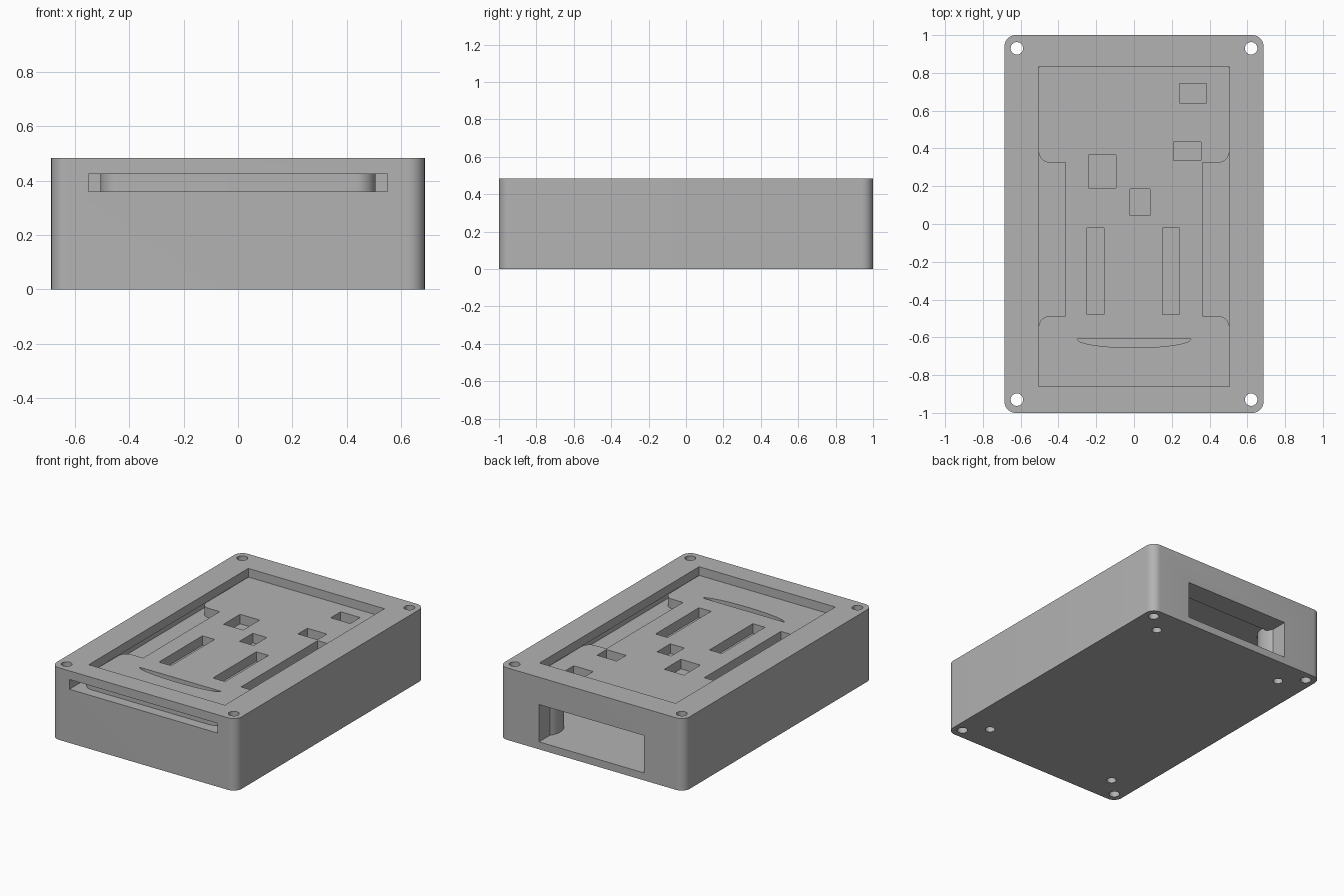
import bpy, bmesh, math
from mathutils import Vector

cube = bpy.data.objects.get("Cube")
if cube:
    bpy.data.objects.remove(cube, do_unlink=True)

grey = bpy.data.materials.new("plain_grey")
grey.use_nodes = True
colour = (0.45, 0.45, 0.45, 1)
grey.diffuse_color = colour
grey.node_tree.nodes["Principled BSDF"].inputs["Base Color"].default_value = colour


def rounded(corners, steps=10):
    """Outline from right-angle corners given as (x, y, radius)."""
    out = []
    for i, (x, y, r) in enumerate(corners):
        p = Vector((x, y))
        if r == 0:
            out.append(p)
            continue
        a = (Vector(corners[i - 1][:2]) - p).normalized()
        b = (Vector(corners[(i + 1) % len(corners)][:2]) - p).normalized()
        c = p + r * (a + b)
        for k in range(steps + 1):
            t = math.pi / 2 * k / steps
            out.append(c - r * (b * math.cos(t) + a * math.sin(t)))
    return out


def rect(x0, x1, y0, y1, r=0):
    return rounded([(x0, y0, r), (x1, y0, r), (x1, y1, r), (x0, y1, r)])


def circle(x, y, r, n=32):
    return [(x + r * math.cos(2 * math.pi * k / n),
             y + r * math.sin(2 * math.pi * k / n)) for k in range(n)]


def prism(name, outline, z0, z1):
    bm = bmesh.new()
    face = bm.faces.new([bm.verts.new((p[0], p[1], z0)) for p in outline])
    top = bmesh.ops.extrude_face_region(bm, geom=[face])["geom"]
    bmesh.ops.translate(bm, vec=(0, 0, z1 - z0),
                        verts=[v for v in top if isinstance(v, bmesh.types.BMVert)])
    bmesh.ops.recalc_face_normals(bm, faces=bm.faces)
    mesh = bpy.data.meshes.new(name)
    bm.to_mesh(mesh)
    bm.free()
    mesh.materials.append(grey)
    obj = bpy.data.objects.new(name, mesh)
    bpy.context.collection.objects.link(obj)
    return obj


def combine(obj, outline, z0, z1, operation="DIFFERENCE"):
    tool = prism("cutter", outline, z0, z1)
    tool.hide_render = True
    mod = obj.modifiers.new("shape", "BOOLEAN")
    mod.operation, mod.solver, mod.object = operation, "EXACT", tool
    bpy.context.view_layer.objects.active = obj
    bpy.ops.object.modifier_apply(modifier=mod.name)
    bpy.data.objects.remove(tool, do_unlink=True)


def finish(obj):
    bpy.ops.object.select_all(action="DESELECT")
    obj.select_set(True)
    bpy.context.view_layer.objects.active = obj
    bpy.ops.object.shade_smooth_by_angle(angle=math.radians(30))


signs = [(sx, sy) for sx in (-1, 1) for sy in (-1, 1)]

# Case: rounded block, lower chamber, back window, panel slot, top opening
case = prism("case", rect(-0.686, 0.686, -1, 1, 0.06), 0, 0.483)
combine(case, rect(-0.55, 0.55, -0.85, 0.85), 0.05, 0.33)
combine(case, rect(-0.39, 0.39, 0.8, 1.1), 0.05, 0.3)
combine(case, rect(-0.55, 0.55, -1.1, 0.9), 0.36, 0.425)
combine(case, rect(-0.505, 0.505, -0.86, 0.83), 0.4, 0.6)

# Screw posts inside, with blind holes from below, and corner bolt holes
for sx, sy in signs:
    combine(case, circle(sx * 0.495, sy * 0.81, 0.13), 0.03, 0.345, "UNION")
for sx, sy in signs:
    combine(case, circle(sx * 0.495, sy * 0.81, 0.03), -0.1, 0.25)
    combine(case, circle(sx * 0.62, sy * 0.93, 0.033), -0.1, 0.6)
finish(case)

# Sliding panel with waisted sides
half = [(0.505, -0.93, 0.07), (0.505, -0.487, 0.06), (0.363, -0.487, 0),
        (0.363, 0.325, 0), (0.505, 0.325, 0.06), (0.505, 0.89, 0.07)]
panel = prism("sliding_panel",
              rounded(half + [(-x, y, r) for x, y, r in reversed(half)]), 0.36, 0.424)

# Panel windows: sockets and long slots
for window in [(0.24, 0.385, 0.64, 0.745), (0.21, 0.355, 0.335, 0.435),
               (-0.24, -0.095, 0.19, 0.365), (-0.02, 0.085, 0.045, 0.185),
               (-0.25, -0.16, -0.48, -0.02), (0.15, 0.24, -0.48, -0.02)]:
    combine(panel, rect(*window), 0.3, 0.5)

# Curved slot near the front
bow = [(-0.302 * math.cos(math.pi * k / 24),
        -0.608 - 0.047 * math.sin(math.pi * k / 24)) for k in range(25)]
combine(panel, bow, 0.3, 0.5)
finish(panel)
